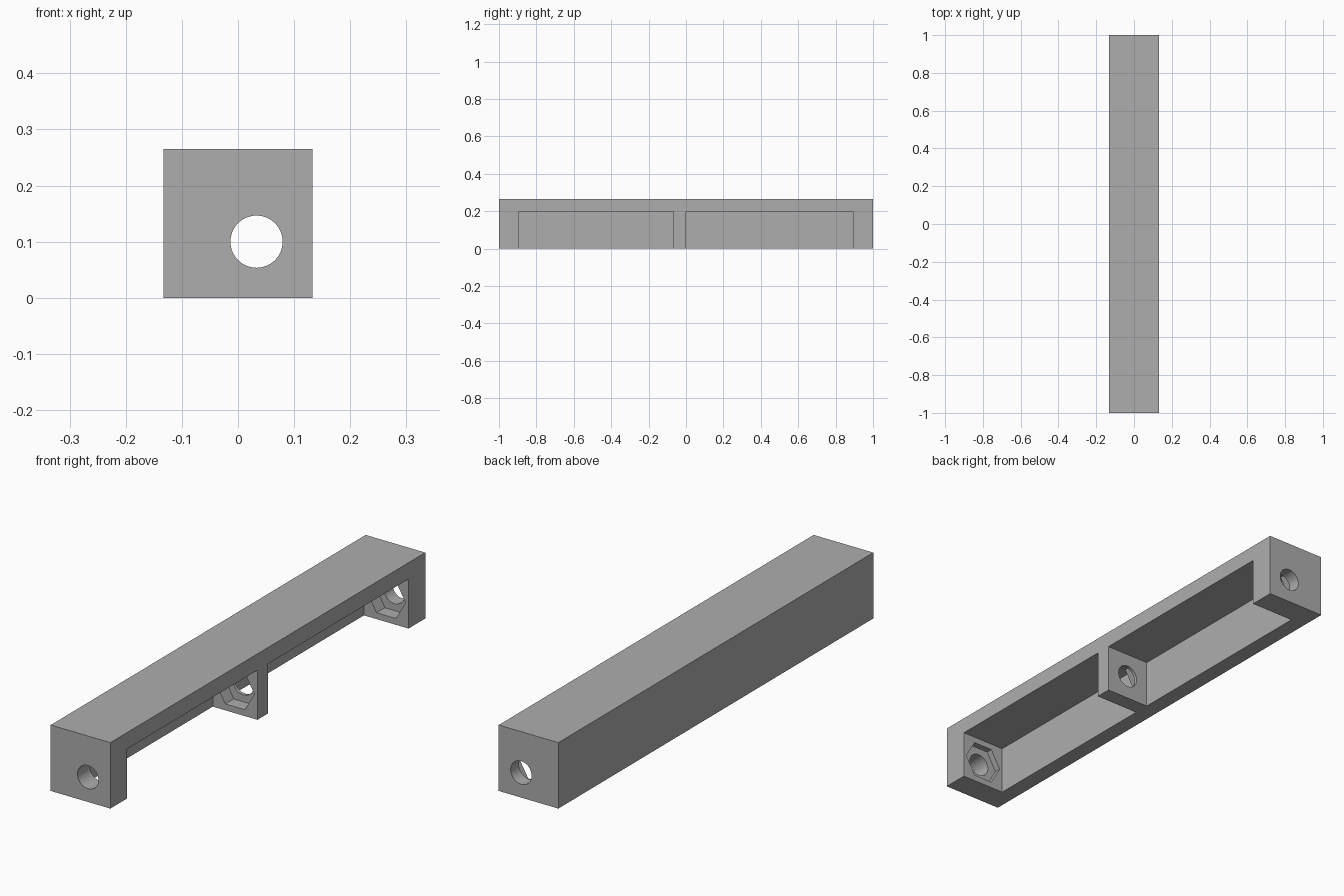
import bpy
import math

cube = bpy.data.objects.get("Cube")
if cube:
    bpy.data.objects.remove(cube, do_unlink=True)

grey = bpy.data.materials.new("plain grey")
grey.use_nodes = True
colour = (0.42, 0.42, 0.42, 1)
grey.diffuse_color = colour
grey.node_tree.nodes["Principled BSDF"].inputs["Base Color"].default_value = colour

HALF = 0.1325          # half width of the bar
HOLE_X, HOLE_Z = 0.033, 0.1


def box(name, lo, hi):
    mid = [(a + b) / 2 for a, b in zip(lo, hi)]
    bpy.ops.mesh.primitive_cube_add(size=1, location=mid)
    ob = bpy.context.object
    ob.name = name
    ob.scale = [b - a for a, b in zip(lo, hi)]
    bpy.ops.object.transform_apply(location=True, rotation=False, scale=True)
    return ob


def bore(name, sides, radius, y0, y1):
    # Prism along y, with corners pointing sideways
    bpy.ops.mesh.primitive_cylinder_add(
        vertices=sides, radius=radius, depth=y1 - y0,
        location=(HOLE_X, (y0 + y1) / 2, HOLE_Z),
        rotation=(math.pi / 2, 0, 0))
    ob = bpy.context.object
    ob.name = name
    bpy.ops.object.transform_apply(location=False, rotation=True, scale=False)
    if sides == 6:
        ob.rotation_euler.y = math.pi / 6
    return ob


# Solid bar
bar = box("bracket_bar", (-HALF, -1, 0), (HALF, 1, 2 * HALF))
bar.data.materials.append(grey)

cutters = [
    # Two pockets, open below and on one side
    box("front_pocket", (-0.066, -0.894, -0.1), (0.3, -0.066, 0.199)),
    box("back_pocket", (-0.066, 0, -0.1), (0.3, 0.894, 0.199)),
    # Bolt hole through all three blocks
    bore("bolt_hole", 64, 0.0465, -1.1, 1.1),
    # Nut recesses
    bore("front_nut_recess", 6, 0.086, -0.92, -0.85),
    bore("middle_nut_recess", 6, 0.086, -0.1, -0.013),
    bore("back_nut_recess", 6, 0.086, 0.85, 0.947),
]

for cutter in cutters:
    # Corners of the six-sided recesses lie on the x axis
    if "nut" in cutter.name:
        corner = max(cutter.data.vertices, key=lambda v: v.co.x).co
        cutter.rotation_euler.y = math.atan2(corner.z, corner.x)
    cutter.hide_render = True
    cutter.hide_viewport = True
    cutter.display_type = 'WIRE'
    mod = bar.modifiers.new(cutter.name, 'BOOLEAN')
    mod.operation = 'DIFFERENCE'
    mod.solver = 'EXACT'
    mod.object = cutter

# Apply the cuts and remove the cutters
bpy.context.view_layer.update()
bpy.ops.object.select_all(action='DESELECT')
bar.select_set(True)
bpy.context.view_layer.objects.active = bar
for mod in list(bar.modifiers):
    bpy.ops.object.modifier_apply(modifier=mod.name)
for cutter in cutters:
    bpy.data.objects.remove(cutter, do_unlink=True)

bpy.ops.object.shade_smooth_by_angle(angle=math.radians(30))
